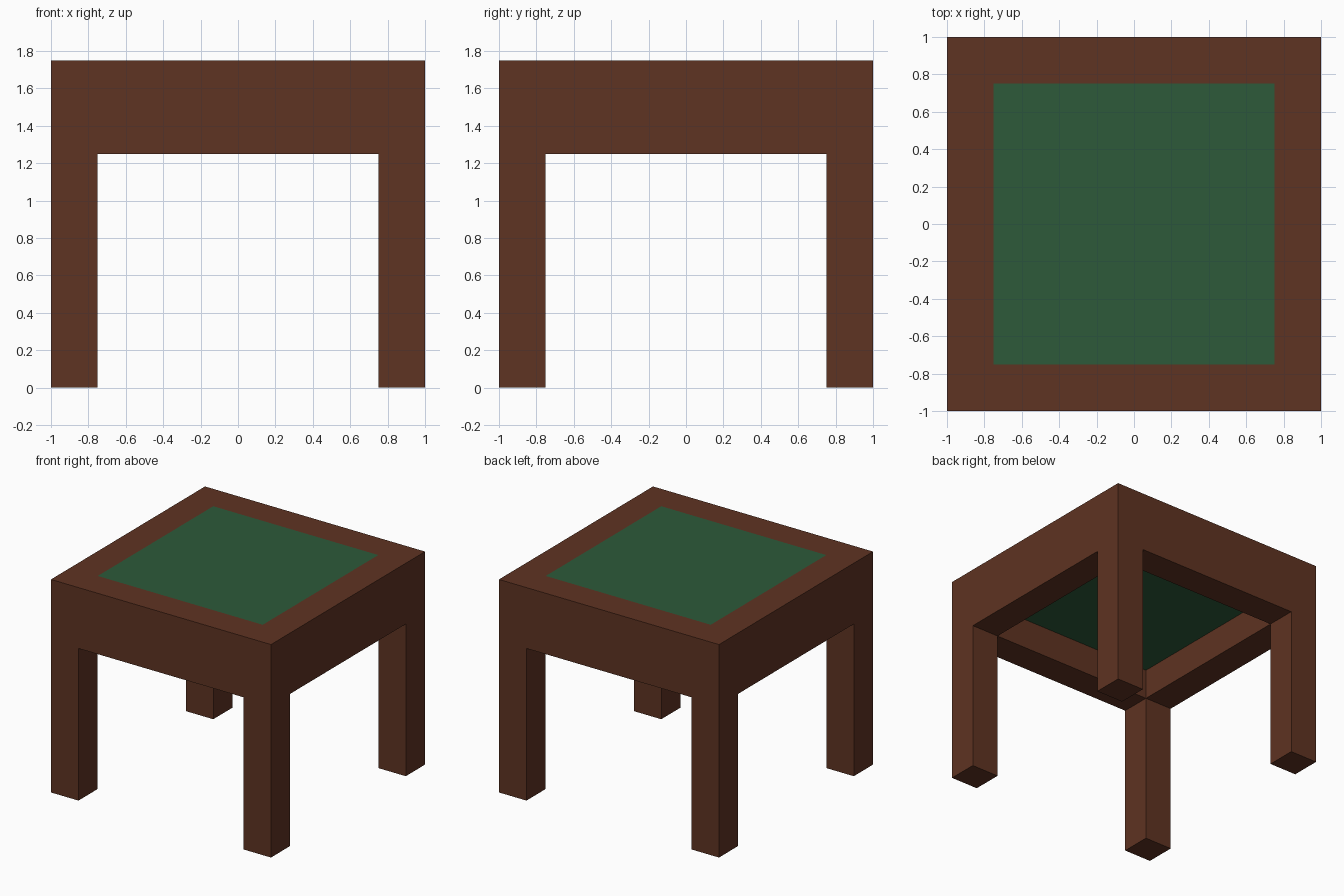
import bpy
import bmesh

cube = bpy.data.objects.get("Cube")
if cube:
    bpy.data.objects.remove(cube, do_unlink=True)

OUTER, INNER = 1.0, 0.75            # half widths of the frame
LEG_TOP, TOP = 1.25, 1.75           # heights
PANEL_BOTTOM = 1.5


def make_material(name, color):
    mat = bpy.data.materials.new(name)
    mat.use_nodes = True
    mat.diffuse_color = color
    bsdf = next(n for n in mat.node_tree.nodes if n.type == 'BSDF_PRINCIPLED')
    bsdf.inputs["Base Color"].default_value = color
    return mat


def add_object(name, bm, mat):
    bmesh.ops.recalc_face_normals(bm, faces=bm.faces)
    mesh = bpy.data.meshes.new(name)
    bm.to_mesh(mesh)
    bm.free()
    mesh.materials.append(mat)
    obj = bpy.data.objects.new(name, mesh)
    bpy.context.collection.objects.link(obj)
    return obj


def add_box(name, low, high, mat):
    bm = bmesh.new()
    bmesh.ops.create_cube(bm, size=1)
    for v in bm.verts:
        for i in range(3):
            v.co[i] = low[i] if v.co[i] < 0 else high[i]
    return add_object(name, bm, mat)


wood = make_material("brown wood", (0.114, 0.033, 0.016, 1))
felt = make_material("green felt", (0.026, 0.102, 0.042, 1))

# Square frame: a flat mitred ring extruded upward
bm = bmesh.new()
corners = [(-1, -1), (1, -1), (1, 1), (-1, 1)]
outer = [bm.verts.new((x * OUTER, y * OUTER, LEG_TOP)) for x, y in corners]
inner = [bm.verts.new((x * INNER, y * INNER, LEG_TOP)) for x, y in corners]
ring = []
for i in range(4):
    j = (i + 1) % 4
    ring.append(bm.faces.new((outer[i], outer[j], inner[j], inner[i])))
result = bmesh.ops.extrude_face_region(bm, geom=ring, use_keep_orig=True)
raised = [g for g in result["geom"] if isinstance(g, bmesh.types.BMVert)]
bmesh.ops.translate(bm, verts=raised, vec=(0, 0, TOP - LEG_TOP))
add_object("table_frame", bm, wood)

# Playing surface set flush into the frame, open below
add_box("felt_panel", (-INNER, -INNER, PANEL_BOTTOM), (INNER, INNER, TOP), felt)

# Four corner legs
for side, sx in (("right", -1), ("left", 1)):
    for end, sy in (("front", -1), ("back", 1)):
        xs = sorted((sx * INNER, sx * OUTER))
        ys = sorted((sy * INNER, sy * OUTER))
        add_box(f"{end}_{side}_leg", (xs[0], ys[0], 0), (xs[1], ys[1], LEG_TOP), wood)
